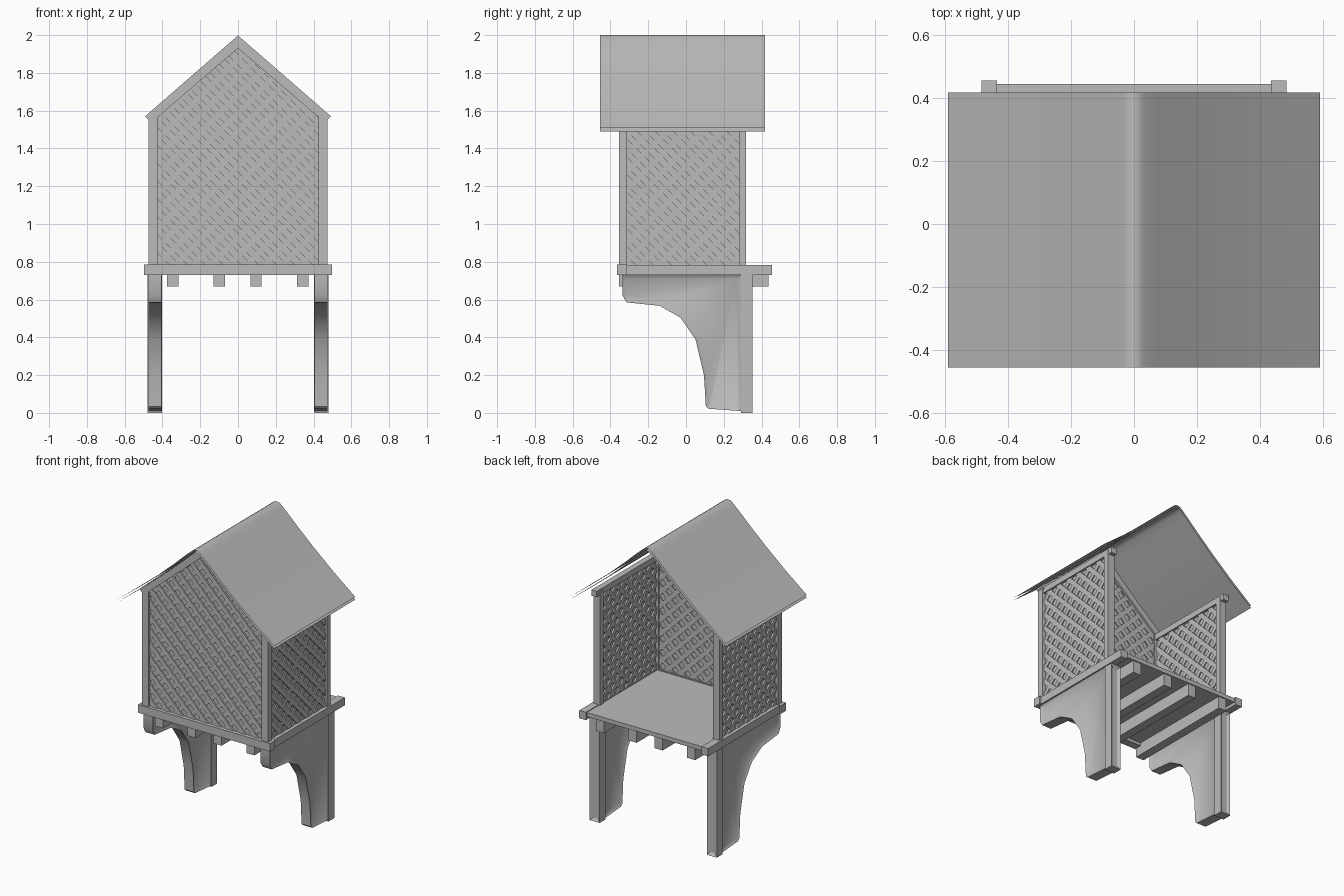
import bpy
import bmesh
import math
from mathutils import Vector

old = bpy.data.objects.get("Cube")
if old:
    bpy.data.objects.remove(old, do_unlink=True)

grey = bpy.data.materials.new("plain grey")
grey.use_nodes = True
grey.diffuse_color = (0.5, 0.5, 0.5, 1)
grey.node_tree.nodes["Principled BSDF"].inputs["Base Color"].default_value = (0.5, 0.5, 0.5, 1)


def finish(name, bm, smooth=None):
    mesh = bpy.data.meshes.new(name)
    bm.to_mesh(mesh)
    bm.free()
    mesh.materials.append(grey)
    obj = bpy.data.objects.new(name, mesh)
    bpy.context.collection.objects.link(obj)
    if smooth:
        bpy.ops.object.select_all(action="DESELECT")
        obj.select_set(True)
        bpy.context.view_layer.objects.active = obj
        bpy.ops.object.shade_smooth_by_angle(angle=math.radians(smooth))
    return obj


def place(axis, depth, p):
    return Vector((depth, p[0], p[1])) if axis == "x" else Vector((p[0], depth, p[1]))


def add_prism(bm, axis, pts, a, b):
    """Extrude a flat outline from a to b along the axis."""
    lo = [bm.verts.new(place(axis, a, p)) for p in pts]
    hi = [bm.verts.new(place(axis, b, p)) for p in pts]
    faces = [bm.faces.new(lo), bm.faces.new(hi[::-1])]
    n = len(pts)
    for i in range(n):
        j = (i + 1) % n
        faces.append(bm.faces.new((lo[j], lo[i], hi[i], hi[j])))
    bmesh.ops.recalc_face_normals(bm, faces=faces)


def prism(name, axis, pts, a, b):
    bm = bmesh.new()
    add_prism(bm, axis, pts, a, b)
    return finish(name, bm)


def rect(u0, u1, v0, v1):
    return [(u0, v0), (u1, v0), (u1, v1), (u0, v1)]


def box(name, x0, x1, y0, y1, z0, z1):
    return prism(name, "x", rect(y0, y1, z0, z1), x0, x1)


def clip(pts, n, d):
    """Keep the part of a convex outline where n.p <= d."""
    out = []
    for i, p in enumerate(pts):
        q = pts[(i + 1) % len(pts)]
        fp, fq = (n[0] * r[0] + n[1] * r[1] - d for r in (p, q))
        if fp <= 0:
            out.append(p)
        if fp * fq < 0:
            t = fp / (fp - fq)
            out.append((p[0] + t * (q[0] - p[0]), p[1] + t * (q[1] - p[1])))
    return out


def lattice(name, axis, outline, depth):
    """Thin backing with two crossing sets of diagonal strips."""
    bm = bmesh.new()
    add_prism(bm, axis, outline, depth - 0.002, depth + 0.002)
    pitch, width, r = 0.067, 0.031, math.sqrt(0.5)
    for n, thick in (((r, r), 0.013), ((r, -r), 0.009)):
        for k in range(-40, 41):
            d = k * pitch
            strip = clip(clip(outline, n, d + width), (-n[0], -n[1]), -d)
            if len(strip) > 2:
                add_prism(bm, axis, strip, depth - thick, depth + thick)
    finish(name, bm)


# Front wall: lattice gable
lattice("front_lattice", "y", [(-0.43, 0.78), (0.43, 0.78), (0.43, 1.6), (0, 1.96), (-0.43, 1.6)], -0.33)

# Bracket outline in y, z
bracket = [(0.29, 0.73), (-0.335, 0.73), (-0.335, 0.62), (-0.315, 0.585), (-0.14, 0.567),
           (-0.03, 0.505), (0.05, 0.39), (0.095, 0.2), (0.105, 0.035), (0.12, 0.022), (0.29, 0.01)]

for s, side in ((1, "left"), (-1, "right")):
    # Wall posts, rafter and top plate
    x0, x1 = s * 0.425, s * 0.475
    box(side + "_front_post", x0, x1, -0.355, -0.312, 0.78, 1.57)
    box(side + "_back_post", x0, x1, 0.28, 0.318, 0.78, 1.55)
    prism(side + "_rafter", "y", [(0, 1.998), (s * 0.492, 1.57), (s * 0.458, 1.538), (0, 1.93)], -0.357, -0.305)
    box(side + "_top_plate", s * 0.43, s * 0.47, -0.31, 0.345, 1.525, 1.565)
    lattice(side + "_lattice", "x", rect(-0.315, 0.285, 0.78, 1.53), s * 0.45)

    # Deck side rail
    box(side + "_deck_rail", s * 0.435, s * 0.485, -0.32, 0.455, 0.73, 0.783)

    # Curved bracket with raised rim
    bm = bmesh.new()
    add_prism(bm, "x", bracket, s * 0.405, s * 0.475)
    bm.faces.ensure_lookup_table()
    for f in [f for f in bm.faces if abs(f.normal.x) > 0.9]:
        bmesh.ops.inset_region(bm, faces=[f], thickness=0.02, use_even_offset=True)
        bmesh.ops.translate(bm, verts=f.verts, vec=f.normal * -0.014)
    finish(side + "_bracket", bm, 35)

    # Leg post with a grooved back
    bm = bmesh.new()
    add_prism(bm, "x", rect(0.29, 0.352, 0, 0.73), s * 0.403, s * 0.478)
    back = max(bm.faces, key=lambda f: f.calc_center_median().y)
    bmesh.ops.inset_region(bm, faces=[back], thickness=0.02, use_even_offset=True)
    bmesh.ops.translate(bm, verts=back.verts, vec=(0, -0.012, 0))
    finish(side + "_leg_post", bm)

# Deck
box("deck_front_beam", -0.497, 0.497, -0.365, -0.312, 0.73, 0.785)
box("deck_floor", -0.437, 0.437, -0.32, 0.445, 0.75, 0.778)
for i, x in enumerate((-0.345, -0.1, 0.095, 0.342)):
    box(f"joist_{i + 1}", x - 0.03, x + 0.03, -0.355, 0.437, 0.668, 0.752)

# Roof: two thin sheets bent over the ridge
slope = [(0, 2.0), (0.015, 1.998), (0.03, 1.988), (0.07, 1.953), (0.16, 1.868),
         (0.28, 1.76), (0.43, 1.633), (0.59, 1.508)]
profile = [(-x, z) for x, z in slope[:0:-1]] + slope
for name, drop in (("roof_sheet", 0), ("roof_lining", 0.018)):
    bm = bmesh.new()
    rows = [[bm.verts.new((x, y, z - drop)) for x, z in profile] for y in (-0.455, 0.418)]
    for i in range(len(profile) - 1):
        bm.faces.new((rows[0][i], rows[0][i + 1], rows[1][i + 1], rows[1][i]))
    finish(name, bm, 60)
